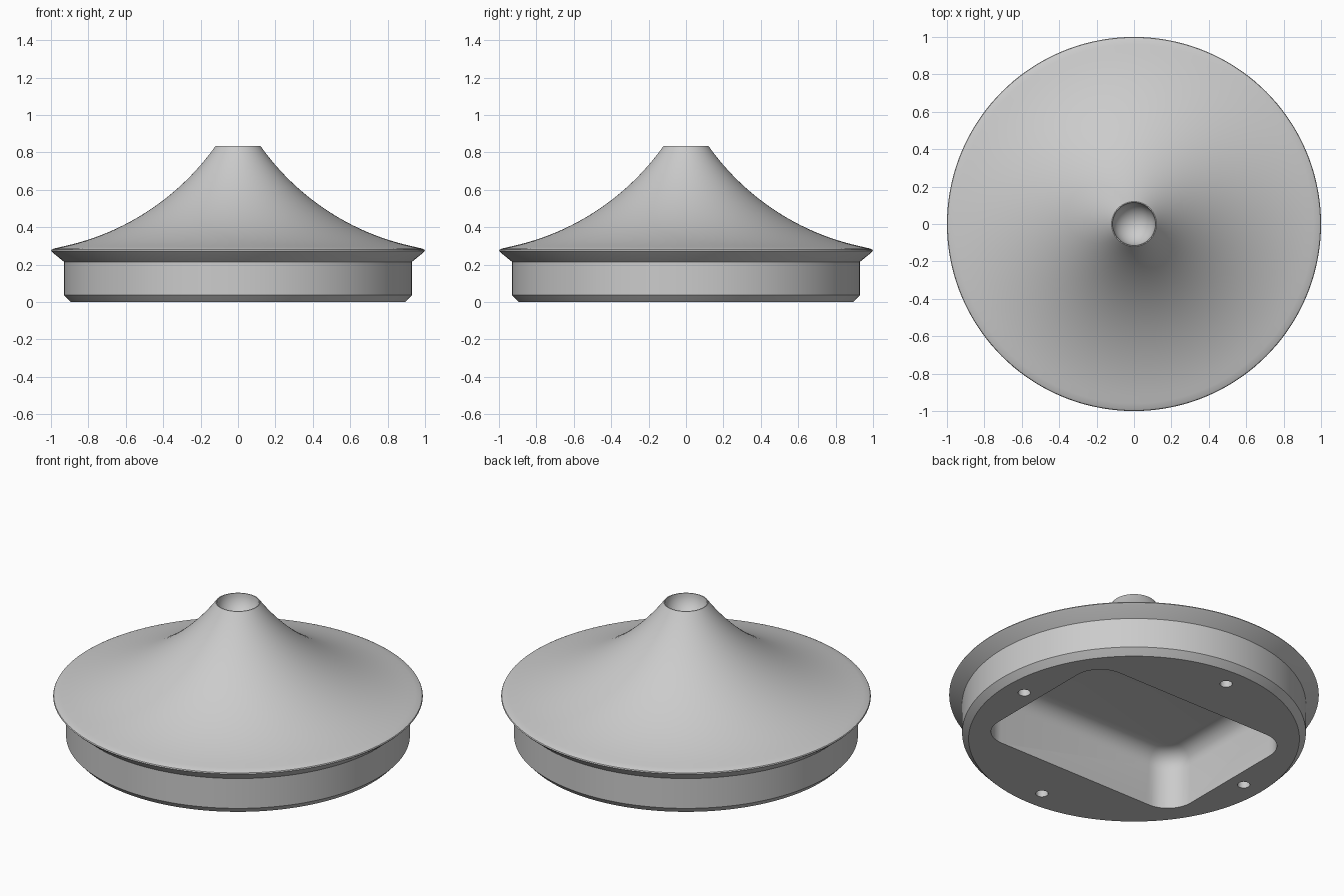
import bpy, bmesh
from math import sin, cos, pi, radians
from mathutils import Vector

if "Cube" in bpy.data.objects:
    bpy.data.objects.remove(bpy.data.objects["Cube"], do_unlink=True)

grey = bpy.data.materials.new("plain grey")
grey.use_nodes = True
grey.diffuse_color = (0.6, 0.6, 0.6, 1)
grey.node_tree.nodes["Principled BSDF"].inputs["Base Color"].default_value = (0.6, 0.6, 0.6, 1)


def make_object(name, bm):
    bmesh.ops.recalc_face_normals(bm, faces=bm.faces)
    mesh = bpy.data.meshes.new(name)
    bm.to_mesh(mesh)
    bm.free()
    mesh.materials.append(grey)
    obj = bpy.data.objects.new(name, mesh)
    bpy.context.collection.objects.link(obj)
    return obj


def lathe(name, profile, steps):
    bm = bmesh.new()
    verts = [bm.verts.new((r, 0, z)) for r, z in profile]
    edges = [bm.edges.new(pair) for pair in zip(verts, verts[1:])]
    bmesh.ops.spin(bm, geom=verts + edges, cent=(0, 0, 0), axis=(0, 0, 1),
                   angle=2 * pi, steps=steps)
    bmesh.ops.remove_doubles(bm, verts=bm.verts, dist=1e-5)
    return make_object(name, bm)


def rounded_rectangle(hx, hy, radius, steps=10):
    points = []
    for i, (sx, sy) in enumerate([(1, 1), (-1, 1), (-1, -1), (1, -1)]):
        for k in range(steps + 1):
            a = (i + k / steps) * pi / 2
            points.append((sx * (hx - radius) + radius * cos(a),
                           sy * (hy - radius) + radius * sin(a)))
    return points


# Body profile: base, waist, lip, concave cone and round cup at the tip
profile = [(0, 0), (0.895, 0), (0.905, 0.01), (0.93, 0.037), (0.93, 0.215),
           (0.99, 0.264), (1.0, 0.274), (0.997, 0.28), (0.985, 0.286), (0.96, 0.292)]
low, high = Vector((0.92, 0.301)), Vector((0.12, 0.835))
half_angle = radians(21)
chord = high - low
radius = chord.length / (2 * sin(half_angle))
normal = Vector((-chord.y, chord.x)).normalized()
if normal.y < 0:
    normal = -normal
centre = (low + high) / 2 + normal * radius * cos(half_angle)
for k in range(25):
    t = -half_angle + 2 * half_angle * k / 24
    p = centre - normal * radius * cos(t) + chord.normalized() * radius * sin(t)
    profile.append((p.x, p.y))
cup = 0.115
profile += [(cup * cos(k * pi / 20), 0.835 - cup * sin(k * pi / 20)) for k in range(10)]
profile.append((0, 0.835 - cup))
body = lathe("conical_cap", profile, 144)

# Underside pocket with a filleted ceiling
bm = bmesh.new()
fillet, wall_top = 0.1, 0.24
levels = [(0, -0.1)] + [(fillet * (1 - cos(k * pi / 12)), wall_top + fillet * sin(k * pi / 12))
                        for k in range(7)]
rings = [[bm.verts.new((x, y, z)) for x, y in
          rounded_rectangle(0.68 - d, 0.495 - d, 0.16 - d)] for d, z in levels]
for lower, upper in zip(rings, rings[1:]):
    for i in range(len(lower)):
        j = (i + 1) % len(lower)
        bm.faces.new((lower[i], lower[j], upper[j], upper[i]))
bm.faces.new(rings[0])
bm.faces.new(rings[-1])
cutters = [make_object("pocket_cutter", bm)]

# Four screw holes around the pocket
for i in range(4):
    hole = lathe("hole_cutter", [(0, -0.1), (0.034, -0.1), (0.034, 0.14), (0, 0.14)], 24)
    hole.location = (0.775 * cos(i * pi / 2), 0.775 * sin(i * pi / 2), 0)
    cutters.append(hole)

# Cut, then remove the cutters
bpy.context.view_layer.objects.active = body
for cutter in cutters:
    cutter.hide_render = True
    mod = body.modifiers.new("cut", "BOOLEAN")
    mod.operation, mod.solver, mod.object = "DIFFERENCE", "EXACT", cutter
    bpy.context.view_layer.update()
    bpy.ops.object.modifier_apply(modifier=mod.name)
    bpy.data.objects.remove(cutter, do_unlink=True)

bpy.ops.object.select_all(action="DESELECT")
body.select_set(True)
bpy.ops.object.shade_smooth_by_angle(angle=radians(30))
